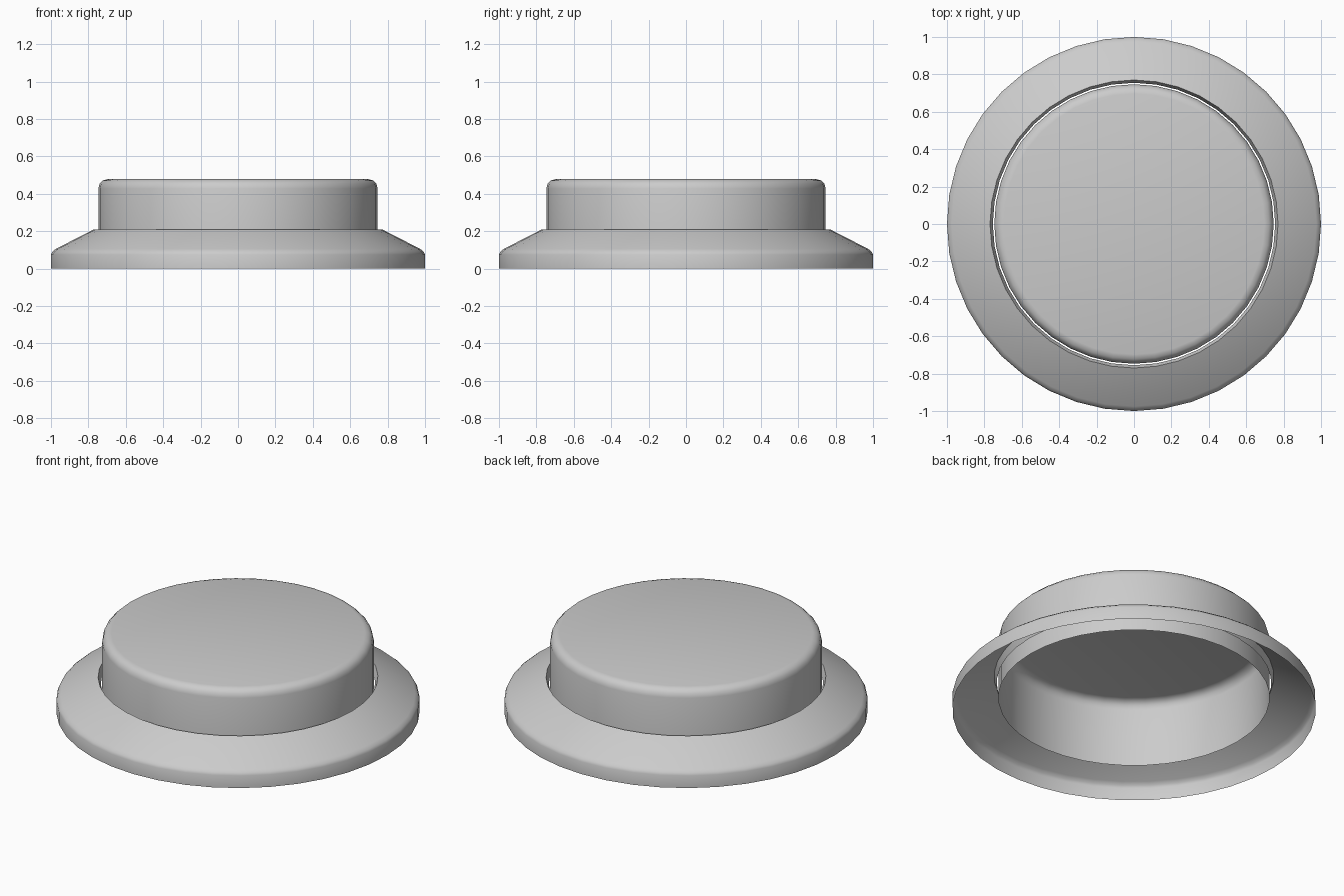
import bpy, bmesh, math

if "Cube" in bpy.data.objects:
    bpy.data.objects.remove(bpy.data.objects["Cube"])

SEGMENTS = 40


def lathe(name, profile, closed_top=False):
    """Revolve an (r, z) profile, listed from outside bottom, into an open shell."""
    bm = bmesh.new()
    rings = []
    for r, z in profile:
        rings.append([bm.verts.new((r * math.cos(2 * math.pi * i / SEGMENTS),
                                    r * math.sin(2 * math.pi * i / SEGMENTS), z))
                      for i in range(SEGMENTS)])
    for low, high in zip(rings, rings[1:]):
        for i in range(SEGMENTS):
            j = (i + 1) % SEGMENTS
            bm.faces.new((low[i], low[j], high[j], high[i]))
    if closed_top:
        bm.faces.new(rings[-1])
    mesh = bpy.data.meshes.new(name)
    bm.to_mesh(mesh)
    bm.free()
    obj = bpy.data.objects.new(name, mesh)
    bpy.context.collection.objects.link(obj)
    bpy.ops.object.select_all(action='DESELECT')
    obj.select_set(True)
    bpy.context.view_layer.objects.active = obj
    bpy.ops.object.shade_smooth_by_angle(angle=math.radians(40))
    return obj


# Sloped bezel: thin open shell with a short lip turned down into the hole
lathe("bezel_ring", [(1.0, 0.0), (1.0, 0.075), (0.993, 0.09), (0.975, 0.105),
                     (0.77, 0.21), (0.755, 0.17)])

# Push cap: hollow cup, open below, with a rounded top edge
bevel = 0.05
cap = [(0.747, 0.075)]
for k in range(4):
    a = math.radians(30 * k)
    cap.append((0.747 - bevel + bevel * math.cos(a), 0.428 + bevel * math.sin(a)))
lathe("push_cap", cap, closed_top=True)
